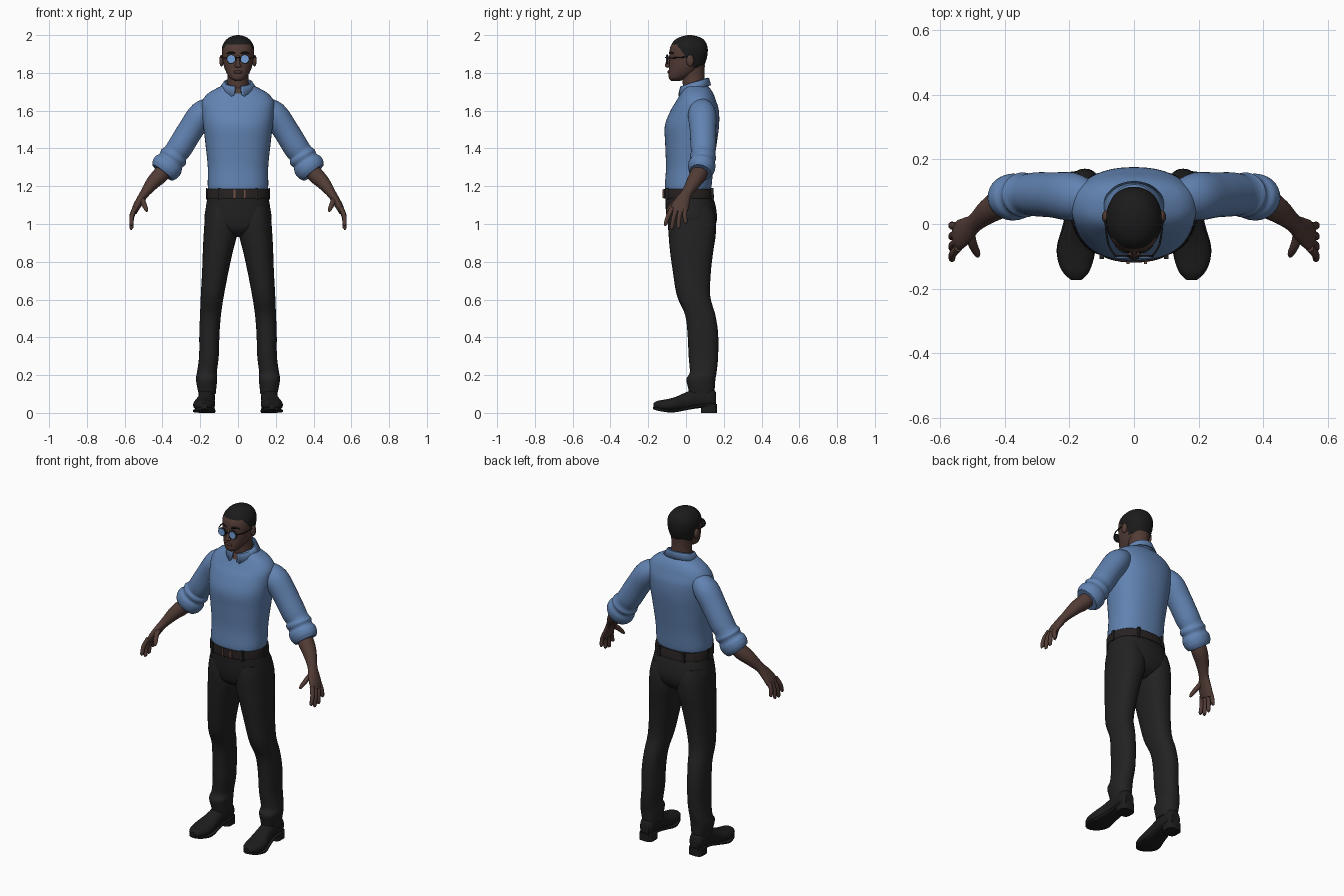
import bpy, bmesh, math
from mathutils import Vector, Matrix

cube = bpy.data.objects.get("Cube")
if cube:
    bpy.data.objects.remove(cube, do_unlink=True)

X, Y, Z = Vector((1, 0, 0)), Vector((0, 1, 0)), Vector((0, 0, 1))
made = []


def material(name, *rgb):
    mat = bpy.data.materials.new(name)
    mat.use_nodes = True
    mat.diffuse_color = (*rgb, 1)
    shader = next(n for n in mat.node_tree.nodes if n.type == 'BSDF_PRINCIPLED')
    shader.inputs["Base Color"].default_value = (*rgb, 1)
    shader.inputs["Roughness"].default_value = .8
    return mat


skin = material("dark skin", .085, .045, .036)
lip = material("lip", .07, .028, .024)
hair_black = material("black hair", .011, .011, .011)
shirt_blue = material("blue shirt", .12, .225, .44)
trouser_black = material("black trousers", .016, .016, .016)
leather = material("black leather", .012, .012, .012)
belt_brown = material("dark belt", .02, .016, .015)
buckle_brown = material("brown buckle", .16, .08, .06)
lens_blue = material("blue lens", .17, .35, .68)


def finish(name, bm, mats, mirror=False, paint=None):
    """Turn a bmesh into an object, optionally mirrored and painted by a rule."""
    bmesh.ops.recalc_face_normals(bm, faces=bm.faces)
    if paint:
        for face in bm.faces:
            face.material_index = paint(face.calc_center_median())
    mesh = bpy.data.meshes.new(name)
    bm.to_mesh(mesh)
    bm.free()
    for mat in mats:
        mesh.materials.append(mat)
    obj = bpy.data.objects.new(name, mesh)
    bpy.context.collection.objects.link(obj)
    if mirror:
        obj.modifiers.new("Mirror", 'MIRROR').use_mirror_merge = False
    made.append(obj)
    return obj


def smooth(rings, steps):
    """Interpolate a smooth curve through all rings."""
    pts = [Vector(r) for r in rings]
    last, out = len(pts) - 1, []
    for i in range(last):
        a, b, c, d = pts[max(i - 1, 0)], pts[i], pts[i + 1], pts[min(i + 2, last)]
        for k in range(steps):
            t = k / steps
            out.append((b * 2 + (c - a) * t + (a * 2 - b * 5 + c * 4 - d) * (t * t)
                        + (b * 3 - c * 3 + d - a) * (t ** 3)) * .5)
    return out + [pts[-1]]


def loft(name, rings, *mats, ref=Y, normal=None, sides=32, power=2, steps=4,
         mirror=False, paint=None):
    """Skin rings of (x, y, z, radius along ref, other radius)."""
    rings = smooth(rings, steps)
    bm, loops = bmesh.new(), []
    for i, ring in enumerate(rings):
        ahead, behind = rings[min(i + 1, len(rings) - 1)], rings[max(i - 1, 0)]
        t = normal or (Vector(ahead[:3]) - Vector(behind[:3])).normalized()
        u = (ref - t * ref.dot(t)).normalized()
        v = t.cross(u)
        loop = []
        for k in range(sides):
            a = math.tau * k / sides
            c, s = (math.copysign(abs(f) ** (2 / power), f) for f in (math.cos(a), math.sin(a)))
            loop.append(bm.verts.new(Vector(ring[:3]) + u * c * max(ring[3], .001)
                                     + v * s * max(ring[4], .001)))
        loops.append(loop)
    for low, high in zip(loops, loops[1:]):
        for k in range(sides):
            j = (k + 1) % sides
            bm.faces.new((low[k], low[j], high[j], high[k]))
    bm.faces.new(loops[0])
    bm.faces.new(loops[-1])
    return finish(name, bm, mats, mirror, paint)


def stack(name, levels, *mats, **options):
    """Loft level rings of (z, x min, x max, y front, y back)."""
    rings = [((a + b) / 2, (f + k) / 2, z, (b - a) / 2, (k - f) / 2) for z, a, b, f, k in levels]
    return loft(name, rings, *mats, ref=X, normal=Z, **options)


def centred(levels):
    return [(z, -w, w, f, k) for z, w, f, k in levels]


def tube(name, points, mat, **options):
    """Loft a round tube through points of (x, y, z, radius)."""
    return loft(name, [(*p, p[3]) for p in points], mat, sides=12, **options)


def ball(name, place, size, mat, mirror=False):
    bm = bmesh.new()
    bmesh.ops.create_uvsphere(bm, u_segments=20, v_segments=12, radius=1,
                              matrix=Matrix.Translation(place) @ Matrix.Diagonal((*size, 1)))
    finish(name, bm, [mat], mirror)


def plate(name, place, size, mat, mirror=False):
    bm = bmesh.new()
    bmesh.ops.create_cube(bm, size=1,
                          matrix=Matrix.Translation(place) @ Matrix.Diagonal((*size, 1)))
    finish(name, bm, [mat], mirror)


# Shirt body, with bare skin showing in the open neck
def open_neck(c):
    return int(c.y < .04 and abs(c.x) < (c.z - 1.675) * .6)


stack("shirt_body", centred([
    (1.17, .15, -.105, .125), (1.2, .16, -.112, .135), (1.3, .16, -.106, .145),
    (1.42, .172, -.11, .162), (1.52, .184, -.112, .175), (1.6, .192, -.082, .174),
    (1.65, .19, -.052, .16), (1.69, .16, -.03, .145), (1.72, .11, -.015, .125),
    (1.74, .065, 0, .1)]),
    shirt_blue, skin, sides=64, power=2.3, steps=6, paint=open_neck)

# Sleeves, creased and rolled at the elbow
loft("sleeves", [
    (.13, .08, 1.63, .05, .045), (.19, .085, 1.585, .074, .068), (.25, .09, 1.5, .07, .068),
    (.305, .092, 1.41, .068, .068), (.33, .092, 1.375, .063, .066), (.342, .09, 1.355, .07, .076),
    (.355, .088, 1.335, .064, .07), (.368, .085, 1.315, .072, .081), (.386, .08, 1.29, .07, .08),
    (.4, .076, 1.272, .058, .068)],
    shirt_blue, mirror=True)

# Collar folded over all round, dropping to two points at the front
bm = bmesh.new()
rows, count = [], 48
for i in range(count + 1):
    a = .2 + (math.tau - .4) * i / count
    front = (math.cos(a) + 1) / 2
    point = .03 * max(0, 1 - abs(min(a, math.tau - a) - .42) / .45)
    edges = ((.066, .068, 1.72 - .03 * front), (.068, .07, 1.775 - .045 * front),
             (.076, .077, 1.773 - .045 * front), (.1, .088, 1.735 - .035 * front - point))
    rows.append([bm.verts.new((rx * math.sin(a), .045 - ry * math.cos(a), z))
                 for rx, ry, z in edges])
for p, q in zip(rows, rows[1:]):
    for k in range(len(p) - 1):
        bm.faces.new((p[k], q[k], q[k + 1], p[k + 1]))
collar = finish("shirt_collar", bm, [shirt_blue])
collar.modifiers.new("Thickness", 'SOLIDIFY').thickness = .006

# Neck and head, with the hair painted above a hairline
stack("neck", centred([(1.66, .065, -.005, .12), (1.72, .06, -.015, .105),
                       (1.78, .055, -.02, .097), (1.84, .06, -.02, .1)]), skin)


def hairline(c):
    slope = 1.95 - max(0, min(1, (c.y + .05) / .06)) * .08
    return int(c.z > (1.825 if c.y > .035 else slope))


stack("head", centred([
    (1.758, .018, -.078, -.03), (1.77, .04, -.09, .0), (1.795, .058, -.093, .05),
    (1.83, .073, -.09, .09), (1.87, .081, -.088, .108), (1.91, .086, -.088, .115),
    (1.945, .082, -.08, .112), (1.975, .063, -.058, .095), (1.992, .038, -.025, .065),
    (2, .008, .01, .03)]),
    skin, hair_black, sides=72, power=2.15, steps=7, paint=hairline)
ball("ears", (.087, .022, 1.865), (.012, .02, .031), skin, mirror=True)
tube("nose_bridge", [(0, -.084, 1.89, .008), (0, -.095, 1.86, .01), (0, -.1, 1.838, .012)],
     skin, ref=X)
ball("nose_tip", (0, -.097, 1.838), (.019, .014, .011), skin)
ball("lips", (0, -.089, 1.804), (.024, .009, .009), lip)
tube("eyebrows", [(.014, -.086, 1.902, .004), (.035, -.083, 1.909, .005),
                  (.058, -.066, 1.903, .003)], hair_black, ref=Z, mirror=True)

# Round glasses
for name, y, r, mat in (("glasses_rims", -.096, .025, leather), ("glasses_lenses", -.1, .021, lens_blue)):
    loft(name, [(.036, y, 1.873, r, r), (.036, y - .006, 1.873, r, r)], mat,
         ref=X, steps=1, mirror=True)
tube("glasses_bridge", [(-.016, -.1, 1.878, .003), (0, -.108, 1.882, .003),
                        (.016, -.1, 1.878, .003)], leather, ref=Z)
tube("glasses_arms", [(.058, -.098, 1.878, .003), (.08, -.06, 1.88, .003),
                      (.09, .02, 1.885, .003)], leather, ref=Z, mirror=True)

# Forearms and palms
loft("forearms", [
    (.37, .085, 1.31, .04, .04), (.41, .065, 1.26, .045, .043), (.45, .04, 1.22, .039, .037),
    (.492, .005, 1.165, .029, .025), (.515, -.015, 1.13, .038, .022),
    (.538, -.032, 1.09, .046, .02), (.55, -.04, 1.062, .042, .015)],
    skin, mirror=True)

# Fingers: knuckle y, tip y, tip z
for name, base, tip, low in (("index", -.074, -.108, 1.0), ("middle", -.05, -.075, .98),
                             ("ring", -.026, -.04, .985), ("little", -.005, -.002, 1.01)):
    mid, drop = (base + tip) / 2 - .003, (1.085 + low) / 2
    tube(name + "_fingers", [(.545, base, 1.085, .013), (.562, mid, drop, .012),
                             (.564, tip, low, .01), (.562, tip, low - .008, .004)],
         skin, mirror=True)
tube("thumbs", [(.512, -.02, 1.14, .017), (.5, -.062, 1.11, .014), (.487, -.09, 1.08, .011),
                (.483, -.1, 1.066, .005)], skin, mirror=True)

# Trousers
stack("trouser_legs", [
    (.1, .118, .208, .018, .148), (.13, .115, .215, .012, .152), (.18, .11, .223, .002, .156),
    (.215, .112, .217, .02, .162), (.3, .102, .206, .014, .17), (.42, .098, .205, .008, .17),
    (.52, .09, .201, -.005, .155), (.62, .075, .197, -.048, .128), (.75, .05, .19, -.07, .132),
    (.86, .026, .186, -.085, .145), (.94, .006, .182, -.092, .157), (1.02, .005, .176, -.096, .158),
    (1.09, .01, .165, -.09, .14)],
    trouser_black, power=2.3, mirror=True)
stack("trouser_hips", centred([
    (.93, .05, -.03, .09), (.965, .14, -.08, .14), (1.02, .176, -.1, .163),
    (1.09, .17, -.108, .158), (1.15, .16, -.11, .14)]),
    trouser_black, sides=48, power=2.3)

# Belt, loops and buckle bars
stack("belt", centred([(1.135, .162, -.116, .146), (1.14, .166, -.119, .149),
                       (1.18, .164, -.119, .143), (1.185, .16, -.116, .14)]),
      belt_brown, sides=64, power=2.3)
plate("belt_loops", (.1, -.1, 1.16), (.014, .016, .06), trouser_black, mirror=True)
plate("side_belt_loops", (.165, .02, 1.16), (.009, .016, .06), trouser_black, mirror=True)
plate("rear_belt_loops", (.08, .137, 1.16), (.014, .016, .06), trouser_black, mirror=True)
for side, x in (("right", -.018), ("left", .036)):
    plate(side + "_buckle_bar", (x, -.12, 1.16), (.009, .009, .044), buckle_brown)

# Shoes
loft("shoe_uppers", [
    (.165, .16, .07, .028, .035), (.165, .135, .08, .042, .055), (.166, .07, .08, .044, .055),
    (.17, 0, .062, .046, .047), (.178, -.06, .046, .057, .037), (.181, -.11, .04, .055, .031),
    (.18, -.15, .04, .04, .024), (.179, -.172, .038, .018, .014)],
    leather, ref=X, normal=-Y, power=2.2, mirror=True)
loft("shoe_soles", [
    (.165, .163, .04, .03, .008), (.165, .13, .042, .042, .008), (.167, .06, .035, .043, .008),
    (.172, 0, .022, .048, .008), (.179, -.07, .01, .06, .008), (.181, -.12, .014, .053, .008),
    (.18, -.155, .021, .036, .008), (.179, -.174, .026, .014, .006)],
    leather, ref=X, normal=-Y, power=4, mirror=True)
stack("shoe_heels", [(0, .122, .208, .08, .164), (.045, .124, .206, .078, .164)],
      leather, power=3.5, steps=1, mirror=True)

# Smooth shading with sharp rims
bpy.ops.object.select_all(action='DESELECT')
for obj in made:
    obj.select_set(True)
bpy.context.view_layer.objects.active = made[0]
bpy.ops.object.shade_smooth_by_angle(angle=math.radians(40))
